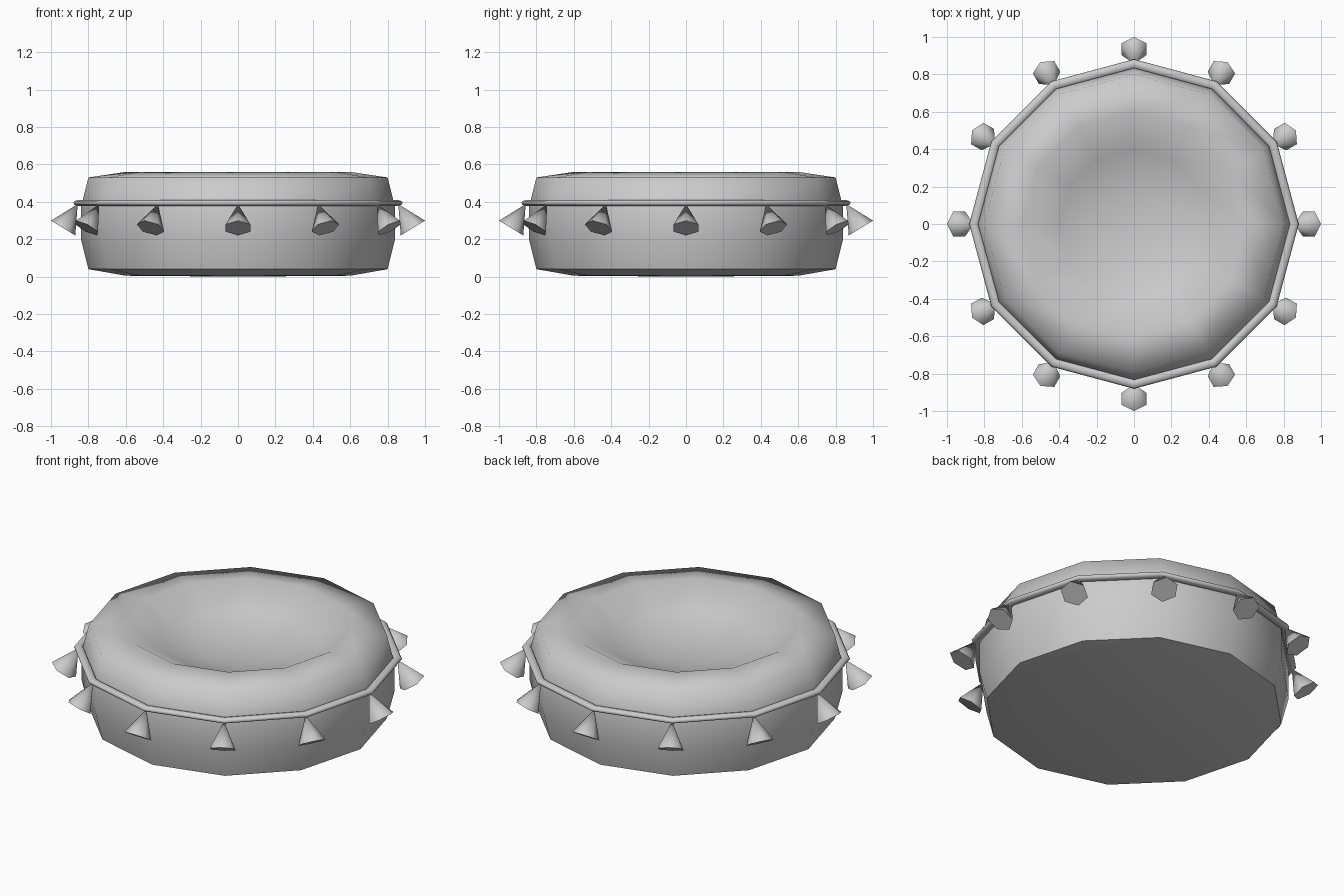
import bpy, bmesh, math
from mathutils import Matrix, Vector

cube = bpy.data.objects.get("Cube")
if cube:
    bpy.data.objects.remove(cube, do_unlink=True)

SIDES = 12
GREY = (0.6, 0.6, 0.6, 1.0)
fabric = bpy.data.materials.new("grey fabric")
fabric.use_nodes = True
fabric.diffuse_color = GREY
fabric.node_tree.nodes["Principled BSDF"].inputs["Base Color"].default_value = GREY


def finish(name, bm):
    bmesh.ops.recalc_face_normals(bm, faces=bm.faces)
    for f in bm.faces:
        f.smooth = True
    mesh = bpy.data.meshes.new(name)
    bm.to_mesh(mesh)
    bm.free()
    mesh.materials.append(fabric)
    obj = bpy.data.objects.new(name, mesh)
    bpy.context.collection.objects.link(obj)
    return obj


def ring_points(bm, r, z):
    return [bm.verts.new((r * math.cos(a), r * math.sin(a), z))
            for a in (math.tau * i / SIDES for i in range(SIDES))]


def bridge(bm, lower, upper):
    for i in range(SIDES):
        j = (i + 1) % SIDES
        bm.faces.new((lower[i], lower[j], upper[j], upper[i]))


# Cushion: turned profile with a dished seat
profile = [(0.6, 0.005), (0.8, 0.04), (0.84, 0.2), (0.84, 0.37),
           (0.8, 0.53), (0.6, 0.56), (0.4, 0.46), (0.2, 0.41)]
bm = bmesh.new()
rings = [ring_points(bm, r, z) for r, z in profile]
for lower, upper in zip(rings, rings[1:]):
    bridge(bm, lower, upper)
for ring, z in ((rings[0], 0.0), (rings[-1], 0.4)):
    pole = bm.verts.new((0, 0, z))
    for i in range(SIDES):
        bm.faces.new((ring[i], ring[(i + 1) % SIDES], pole))
# Crisp lower seam
seam = set(rings[1])
for e in bm.edges:
    if all(v in seam for v in e.verts):
        e.smooth = False
finish("cushion", bm)

# Piping cord around the upper part of the side
bm = bmesh.new()
loops = []
for k in range(8):
    t = math.tau * k / 8
    loops.append(ring_points(bm, 0.856 + 0.025 * math.cos(t), 0.394 + 0.015 * math.sin(t)))
for k in range(8):
    bridge(bm, loops[k], loops[(k + 1) % 8])
finish("piping_cord", bm)

# Tassels: six-sided cones hanging outward from each corner of the cord
tip, base = Vector((0.857, 0, 0.388)), Vector((0.935, 0, 0.26))
axis = tip - base
turn = axis.to_track_quat('Z', 'X').to_matrix().to_4x4()
for i in range(SIDES):
    place = (Matrix.Rotation(math.tau * i / SIDES, 4, 'Z')
             @ Matrix.Translation((tip + base) / 2) @ turn)
    bm = bmesh.new()
    bmesh.ops.create_cone(bm, cap_ends=True, segments=6, radius1=0.076, radius2=0,
                          depth=axis.length)
    # Point one corner of the base straight outward
    top = max(bm.verts, key=lambda v: v.co.z)
    corner = next(v for v in bm.verts if v is not top and v.co.z < 0)
    outward = turn.to_3x3().inverted() @ Vector((1, 0, 0))
    spin = math.atan2(outward.y, outward.x) - math.atan2(corner.co.y, corner.co.x)
    bm.transform(place @ Matrix.Rotation(spin, 4, 'Z'))
    for f in bm.faces:
        if len(f.verts) == 6:
            for e in f.edges:
                e.smooth = False
    finish(f"tassel_{i + 1}", bm)
